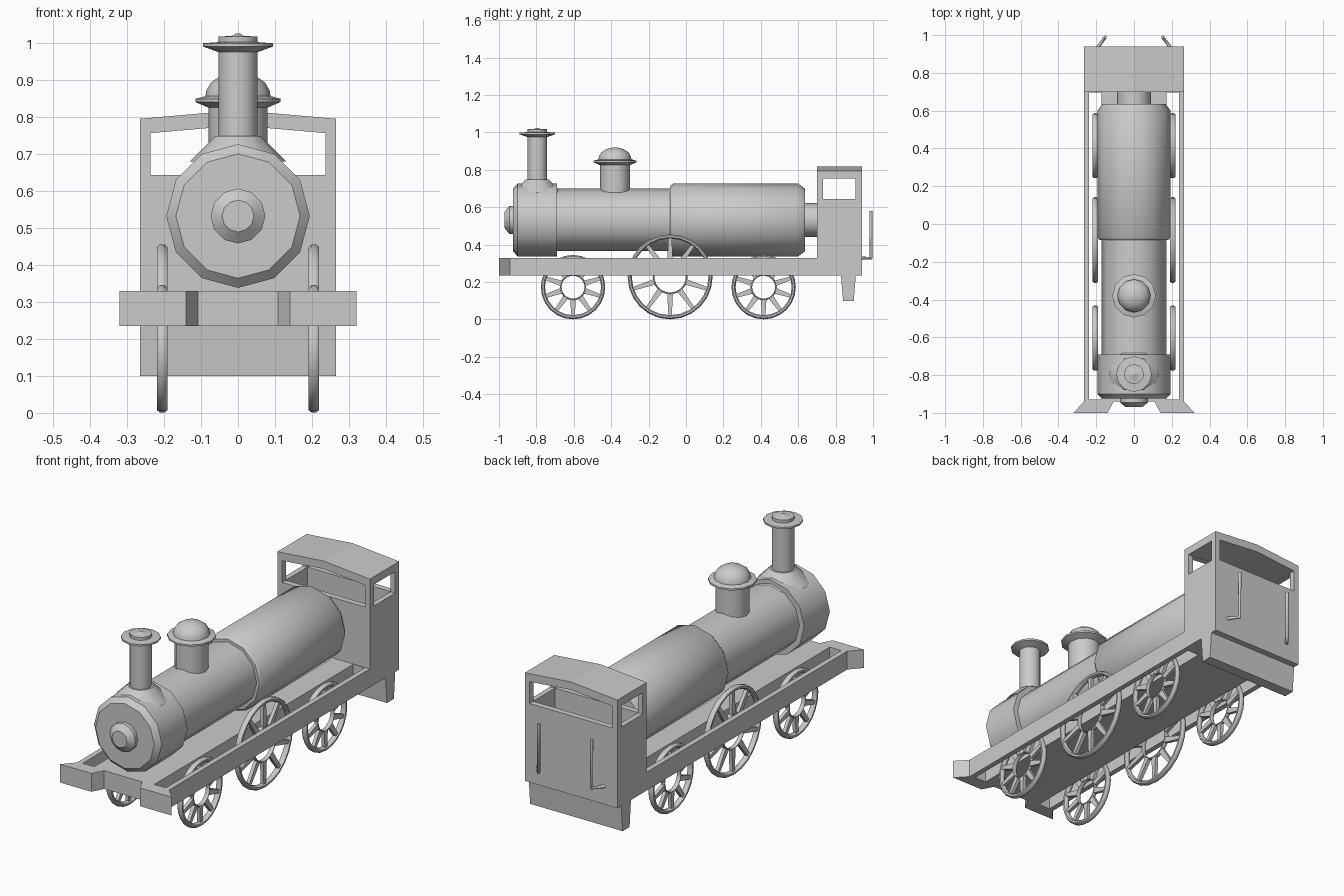
import bpy, math
from mathutils import Vector, Matrix

if "Cube" in bpy.data.objects:
    bpy.data.objects.remove(bpy.data.objects["Cube"])

CZ = 0.532  # boiler axis height
AXES = {'Z': Matrix.Identity(3),
        'Y': Matrix(((1, 0, 0), (0, 0, 1), (0, 1, 0))),
        'X': Matrix(((0, 0, 1), (1, 0, 0), (0, 1, 0)))}


def add_mesh(name, verts, faces, smooth=False):
    import bmesh
    me = bpy.data.meshes.new(name)
    me.from_pydata([tuple(v) for v in verts], [], faces)
    bm = bmesh.new()
    bm.from_mesh(me)
    bmesh.ops.recalc_face_normals(bm, faces=bm.faces)
    bm.to_mesh(me)
    bm.free()
    if smooth:
        me.shade_smooth()
        me.set_sharp_from_angle(angle=math.radians(38))
    ob = bpy.data.objects.new(name, me)
    bpy.context.collection.objects.link(ob)
    return ob


def lathe(name, prof, origin, axis, n=12, closed=False):
    """Revolve (radius, offset) points around an axis."""
    m, o = AXES[axis], Vector(origin)
    verts, faces = [], []
    for r, h in prof:
        for k in range(n):
            a = 2 * math.pi * k / n
            verts.append(o + m @ Vector((r * math.cos(a), r * math.sin(a), h)))
    p = len(prof)
    for i in range(p if closed else p - 1):
        j = (i + 1) % p
        for k in range(n):
            l = (k + 1) % n
            faces.append((i * n + k, i * n + l, j * n + l, j * n + k))
    if not closed:
        faces += [tuple(range(n)), tuple(range((p - 1) * n, p * n))]
    return add_mesh(name, verts, faces, True)


def prism(name, pts, a, b, axis):
    """Extrude a flat outline from a to b along an axis."""
    m, n = AXES[axis], len(pts)
    verts = [m @ Vector((u, v, h)) for h in (a, b) for u, v in pts]
    faces = [tuple(range(n)), tuple(range(n, 2 * n))]
    faces += [(i, (i + 1) % n, n + (i + 1) % n, n + i) for i in range(n)]
    return add_mesh(name, verts, faces)


def rect(u0, u1, v0, v1):
    return [(u0, v0), (u1, v0), (u1, v1), (u0, v1)]


def cut(ob, cutters):
    for c in cutters:
        c.hide_render = True
        mod = ob.modifiers.new("cut", 'BOOLEAN')
        mod.operation, mod.object, mod.solver = 'DIFFERENCE', c, 'EXACT'
    dg = bpy.context.evaluated_depsgraph_get()
    me = bpy.data.meshes.new_from_object(ob.evaluated_get(dg))
    ob.modifiers.clear()
    ob.data = me
    for c in cutters:
        bpy.data.objects.remove(c)


# Boiler, firebox, smokebox and door along y
lathe("boiler", [(0.167, -0.70), (0.167, -0.07)], (0, 0, CZ), 'Y')
lathe("firebox", [(0.182, -0.085), (0.194, -0.07), (0.194, 0.60), (0.168, 0.635)], (0, 0, CZ), 'Y')
lathe("firebox_neck", [(0.09, 0.63), (0.09, 0.71)], (0, 0, CZ), 'Y')
lathe("smokebox", [(0.168, -0.925), (0.194, -0.90), (0.194, -0.69)], (0, 0, CZ), 'Y')
lathe("smokebox_door", [(0.043, -0.97), (0.074, -0.945), (0.074, -0.92)], (0, 0, CZ), 'Y')

# Chimney with flared saddle
lathe("chimney_saddle", [(0.13, 0.68), (0.062, 0.748)], (0, -0.795, 0), 'Z')
lathe("chimney", [(0.053, 0.74), (0.053, 0.975), (0.094, 0.99), (0.094, 0.999),
                  (0.053, 1.002), (0.053, 1.017), (0.015, 1.019), (0.006, 1.025)], (0, -0.795, 0), 'Z')

# Steam dome
lathe("steam_dome", [(0.08, 0.66), (0.08, 0.825), (0.115, 0.84), (0.115, 0.849), (0.088, 0.856),
                     (0.086, 0.87), (0.073, 0.893), (0.048, 0.91), (0.012, 0.919)], (0, -0.38, 0), 'Z')

# Frame with flared buffer beam and wheel slots
half = [(0.108, -0.94), (0.14, -1.0), (0.32, -1.0), (0.265, -0.94), (0.265, 0.70)]
frame = prism("frame", half + [(-x, y) for x, y in reversed(half)], 0.235, 0.33, 'Z')
cut(frame, [prism("slot", rect(min(s * 0.172, s * 0.238), max(s * 0.172, s * 0.238), -0.93, 0.697),
                  0.1, 0.5, 'Z') for s in (-1, 1)])

# Cab with arched roof, hollow inside and open windows
cab = prism("cab", [(-0.265, 0.235), (0.265, 0.235), (0.265, 0.795), (0, 0.818), (-0.265, 0.795)], 0.70, 0.94, 'Y')
cut(cab, [
    prism("inside", [(-0.238, 0.33), (0.238, 0.33), (0.238, 0.757), (0, 0.778), (-0.238, 0.757)], 0.731, 0.909, 'Y'),
    prism("end_window", [(-0.237, 0.643), (0.237, 0.643), (0.237, 0.756), (0, 0.777), (-0.237, 0.756)], 0.6, 1.05, 'Y'),
    prism("side_window", rect(0.733, 0.907, 0.643, 0.754), -0.4, 0.4, 'X')])

# Board hanging under the cab
prism("rear_board", [(0.828, 0.24), (0.84, 0.10), (0.897, 0.10), (0.908, 0.24)], -0.265, 0.265, 'X')

# Rear handrails: upright bar with a strut slanting out to the cab
for s in (-1, 1):
    cu = bpy.data.curves.new("handrail", 'CURVE')
    cu.dimensions, cu.bevel_depth, cu.bevel_resolution, cu.use_fill_caps = '3D', 0.009, 1, True
    sp = cu.splines.new('POLY')
    path = [(0.152, 0.989, 0.58), (0.152, 0.989, 0.328), (0.192, 0.935, 0.328)]
    sp.points.add(len(path) - 1)
    for p, (x, y, z) in zip(sp.points, path):
        p.co = (s * x, y, z, 1)
    bpy.context.collection.objects.link(bpy.data.objects.new("handrail", cu))


# Spoked wheels with an open centre ring
def ring(name, radius, thick, width, origin):
    prof = [(radius - thick / 2 + thick / 2 * math.cos(a), width / 2 * math.sin(a))
            for a in [math.pi / 8 + k * math.pi / 4 for k in range(8)]]
    return lathe(name, prof, origin, 'X', 24, True)


def wheel(x, y, r):
    o = (x, y, r)
    ring("wheel_rim", r, 0.024, 0.031, o)
    hub = 0.41 * r
    ring("wheel_hub", hub, 0.01, 0.024, o)
    for k in range(10):
        a = 2 * math.pi * (k + 0.5) / 10
        d, t = Vector((math.cos(a), math.sin(a))), Vector((-math.sin(a), math.cos(a)))
        pts = [Vector((y, r)) + d * q + t * w for q, w in
               ((hub - 0.004, -0.015), (r - 0.015, -0.009), (r - 0.015, 0.009), (hub - 0.004, 0.015))]
        prism("wheel_spoke", pts, x - 0.009, x + 0.009, 'X')


for s in (-1, 1):
    for y, r in ((-0.604, 0.173), (-0.085, 0.228), (0.415, 0.173)):
        wheel(s * 0.205, y, r)
